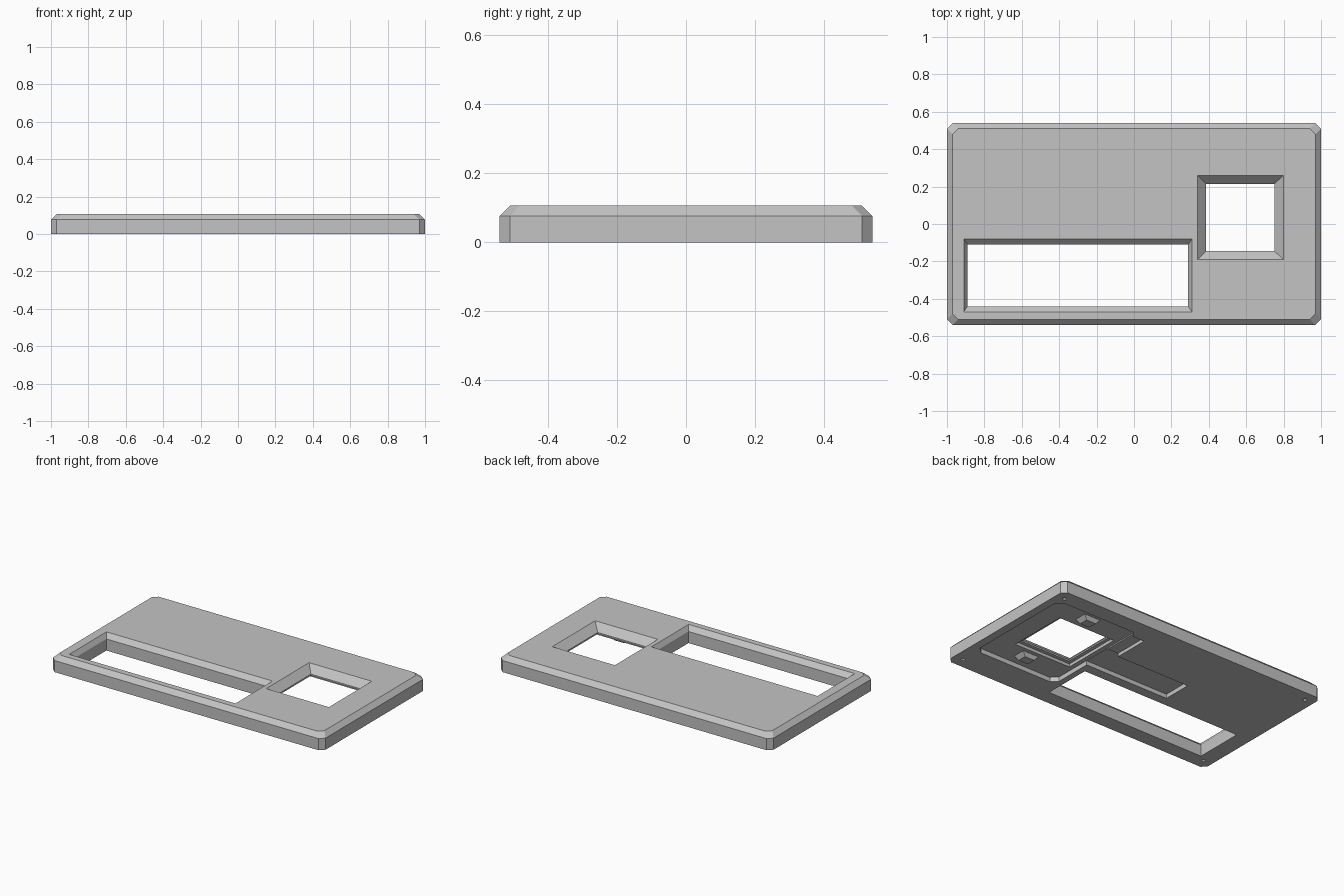
import bpy, bmesh

cube = bpy.data.objects.get("Cube")
if cube:
    bpy.data.objects.remove(cube, do_unlink=True)

grey = bpy.data.materials.new("matte grey")
grey.use_nodes = True
grey.diffuse_color = (0.55, 0.55, 0.55, 1)
grey.node_tree.nodes["Principled BSDF"].inputs["Base Color"].default_value = grey.diffuse_color


def outline(x0, x1, y0, y1, c):
    """Rectangle, with cut corners if c is above zero."""
    if not c:
        return [(x0, y0), (x1, y0), (x1, y1), (x0, y1)]
    return [(x0 + c, y0), (x1 - c, y0), (x1, y0 + c), (x1, y1 - c),
            (x1 - c, y1), (x0 + c, y1), (x0, y1 - c), (x0, y0 + c)]


def loft(name, sections, c=0):
    """Solid through stacked sections (z, x0, x1, y0, y1)."""
    bm = bmesh.new()
    rings = [[bm.verts.new((x, y, z)) for x, y in outline(*box, c)]
             for z, *box in sections]
    bm.faces.new(rings[0][::-1])
    bm.faces.new(rings[-1])
    n = len(rings[0])
    for low, high in zip(rings, rings[1:]):
        for i in range(n):
            j = (i + 1) % n
            bm.faces.new((low[i], low[j], high[j], high[i]))
    bmesh.ops.recalc_face_normals(bm, faces=bm.faces[:])
    mesh = bpy.data.meshes.new(name)
    bm.to_mesh(mesh)
    bm.free()
    mesh.materials.append(grey)
    obj = bpy.data.objects.new(name, mesh)
    bpy.context.collection.objects.link(obj)
    return obj


def carve(target, cutter):
    """Subtract the cutter, then remove it."""
    mod = target.modifiers.new("cut", "BOOLEAN")
    mod.operation, mod.solver, mod.object = "DIFFERENCE", "EXACT", cutter
    bpy.context.view_layer.update()
    graph = bpy.context.evaluated_depsgraph_get()
    mesh = bpy.data.meshes.new_from_object(target.evaluated_get(graph))
    target.modifiers.clear()
    target.data = mesh
    bpy.data.objects.remove(cutter, do_unlink=True)


def pocket(name, depth, *box, c=0):
    carve(panel, loft(name, [(-0.05, *box), (depth, *box)], c))


# Panel with bevelled top and cut corners
X, Y, TOP, B = 1.0, 0.54, 0.107, 0.03
panel = loft("panel", [(0, -X, X, -Y, Y), (TOP - B, -X, X, -Y, Y),
                       (TOP, B - X, X - B, B - Y, Y - B)], B)

# Long window with bevelled rim
inner, outer = (-0.89, 0.29, -0.44, -0.11), (-0.91, 0.31, -0.47, -0.08)
carve(panel, loft("long_window", [(-0.05, *inner), (TOP - B, *inner),
                                  (TOP, *outer), (0.15, *outer)]))

# Square window with deep sloping rim
inner, outer = (0.385, 0.75, -0.145, 0.215), (0.34, 0.8, -0.19, 0.26)
carve(panel, loft("square_window", [(-0.05, *inner), (0.06, *inner),
                                    (TOP, *outer), (0.15, *outer)]))

# Stepped recesses in the underside
pocket("board_recess", 0.03, 0.33, 0.945, -0.34, 0.43, c=0.04)
pocket("display_recess", 0.05, 0.36, 0.78, -0.17, 0.24)
pocket("side_notch", 0.022, 0.25, 0.36, 0.13, 0.39)
pocket("cable_recess", 0.028, -0.29, 0.37, -0.045, 0.15)

# Corner screw holes
for sx in (-1, 1):
    for sy in (-1, 1):
        x, y, r = 0.935 * sx, 0.47 * sy, 0.013
        pocket("screw_hole", 0.05, x - r, x + r, y - r, y + r, c=r * 0.59)

# Tapered retaining clips beside the square window
for side, y in (("front", -0.24), ("back", 0.33)):
    loft(side + "_clip", [(0.004, 0.6, 0.67, y - 0.03, y + 0.03),
                          (0.035, 0.57, 0.7, y - 0.045, y + 0.045)])
